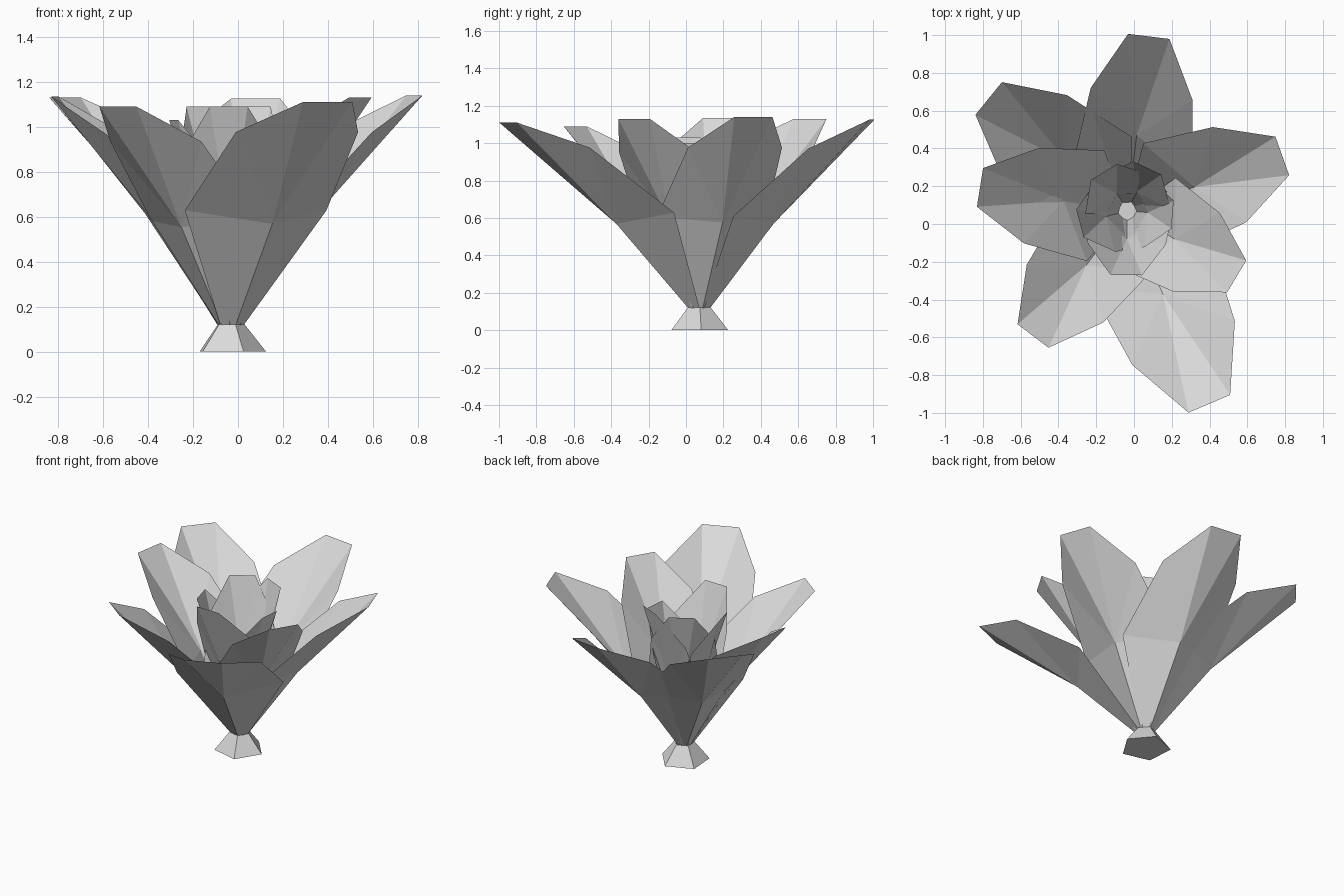
import bpy, bmesh, math
from mathutils import Vector, Matrix

cube = bpy.data.objects.get("Cube")
if cube:
    bpy.data.objects.remove(cube, do_unlink=True)

grey = bpy.data.materials.new("pale grey")
grey.use_nodes = True
colour = (0.7, 0.7, 0.7, 1)
grey.diffuse_color = colour
grey.node_tree.nodes["Principled BSDF"].inputs["Base Color"].default_value = colour

CENTRE = Vector((-0.035, 0.07, 0))
BASE_OUT, BASE_Z = 0.04, 0.115
TIP = Vector((1.07, 0, 1.0))      # tip of a full-size petal, outward and up


def add_object(name, bm):
    mesh = bpy.data.meshes.new(name)
    bm.to_mesh(mesh)
    bm.free()
    mesh.materials.append(grey)
    obj = bpy.data.objects.new(name, mesh)
    bpy.context.collection.objects.link(obj)
    return obj


def petal(name, angle, reach, top):
    """Folded petal pointing along angle, its tip at the given reach and height."""
    bm = bmesh.new()
    target = Vector((reach - BASE_OUT, 0, top - BASE_Z))
    scale = target.length / TIP.length
    tilt = math.atan2(TIP.z, TIP.x) - math.atan2(target.z, target.x)
    place = (Matrix.Translation(CENTRE) @ Matrix.Rotation(math.radians(angle), 4, "Z")
             @ Matrix.Translation((BASE_OUT, 0, BASE_Z))
             @ Matrix.Rotation(tilt, 4, "Y") @ Matrix.Scale(scale, 4))

    def vert(x, y, z):
        return bm.verts.new(place @ Vector((x, y, z)))

    base = vert(0.02, 0, 0)
    keel = vert(0.44, 0, 0.455)
    tips = []
    for side in (1, -1):
        foot = vert(-0.02, side * 0.055, 0)
        wing = vert(0.25, side * 0.343, 0.515)
        shoulder = vert(0.72, side * 0.296, 0.865)
        tip = vert(TIP.x, side * 0.12, TIP.z)
        tips.append(tip)
        for face in ((base, keel, wing, foot), (keel, shoulder, wing), (keel, tip, shoulder)):
            bm.faces.new(face if side == 1 else face[::-1])
    bm.faces.new((keel, tips[1], tips[0]))
    bmesh.ops.recalc_face_normals(bm, faces=bm.faces)
    return add_object(name, bm)


# Outer and inner petals: direction, reach, height
OUTER = [(141, 0.945, 1.13), (-67, 1.11, 1.11), (83, 0.93, 1.125), (233, 0.83, 1.09),
         (19.5, 0.87, 1.14), (171, 0.79, 1.135), (-31, 0.675, 1.13)]
INNER = [(121, 0.24, 1.09), (269, 0.34, 1.09), (65, 0.25, 1.09),
         (195, 0.26, 1.03), (355, 0.24, 1.0)]
for group, petals in (("outer_petal", OUTER), ("inner_petal", INNER)):
    for i, spec in enumerate(petals):
        petal(f"{group}_{i + 1}", *spec)

# Five-sided flared foot
bm = bmesh.new()
bmesh.ops.create_cone(bm, cap_ends=True, segments=5, radius1=0.16, radius2=0.065, depth=0.12)
ring_start = min(math.atan2(v.co.y, v.co.x) % math.radians(72) for v in bm.verts)
turn = Matrix.Rotation(math.radians(4) - ring_start, 4, "Z")
bmesh.ops.transform(bm, verts=bm.verts, matrix=Matrix.Translation(CENTRE + Vector((0, 0, 0.06))) @ turn)
add_object("flower_foot", bm)
